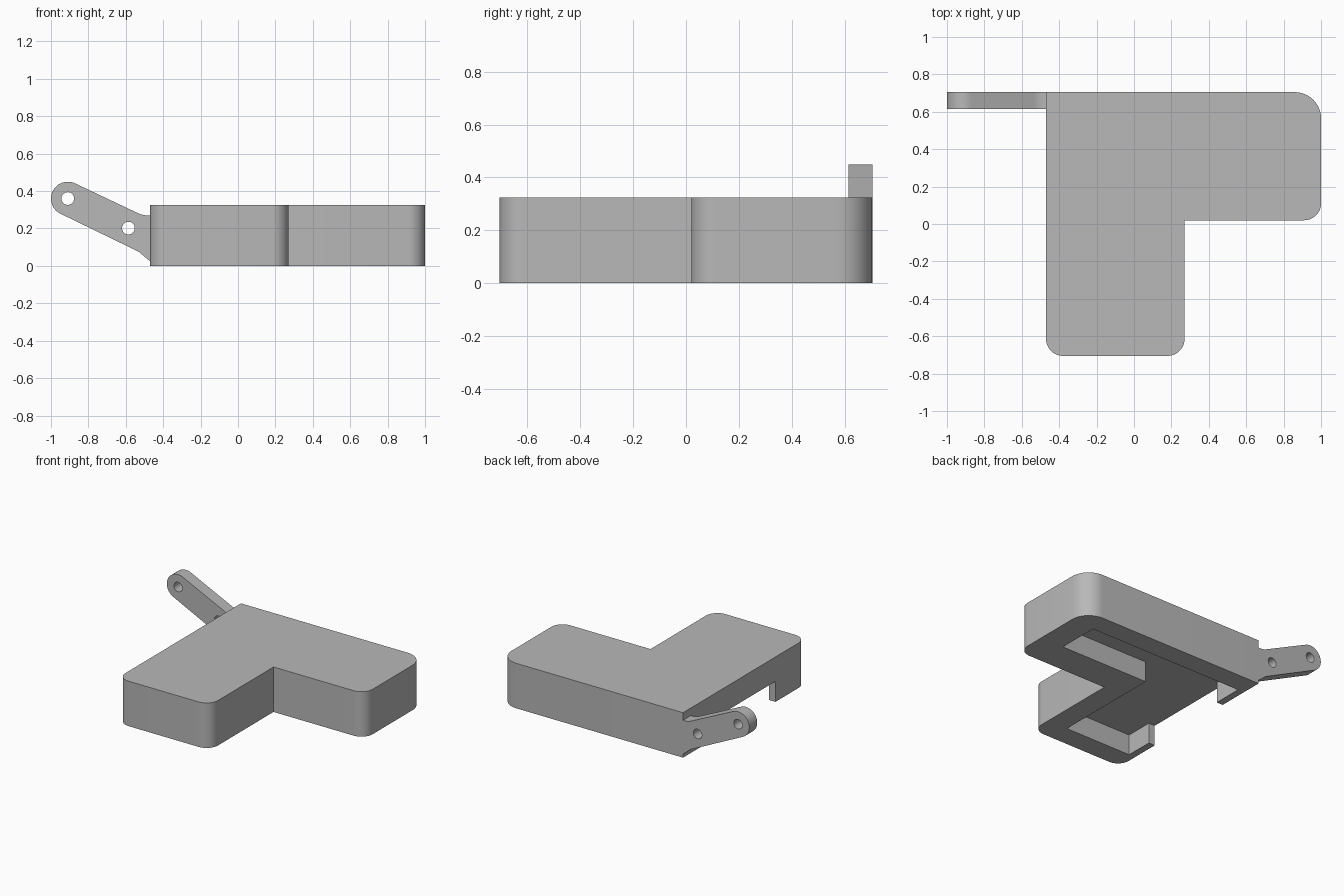
import bpy, bmesh
from math import sin, cos, pi
from mathutils import Vector

cube = bpy.data.objects.get("Cube")
if cube:
    bpy.data.objects.remove(cube, do_unlink=True)

grey = bpy.data.materials.new("plain_grey")
grey.use_nodes = True
colour = (0.48, 0.48, 0.48, 1)
grey.diffuse_color = colour
grey.node_tree.nodes["Principled BSDF"].inputs["Base Color"].default_value = colour


def rounded(corners, steps=12):
    """Outline from (u, v, radius) corners, each filleted with an arc."""
    out = []
    n = len(corners)
    for i, (u, v, r) in enumerate(corners):
        p = Vector((u, v))
        if r == 0:
            out.append(p)
            continue
        a = (Vector(corners[i - 1][:2]) - p).normalized()
        b = (Vector(corners[(i + 1) % n][:2]) - p).normalized()
        half = a.angle(b) / 2
        mid = (a + b).normalized()
        centre = p + mid * r / sin(half)
        side = (a - b).normalized()
        sweep = pi / 2 - half
        for k in range(steps + 1):
            t = sweep * (1 - 2 * k / steps)
            out.append(centre + r * (side * sin(t) - mid * cos(t)))
    return out


def extrude(name, outline, place, depth):
    """Solid prism: place maps a 2D point to 3D, depth is the extrusion."""
    bm = bmesh.new()
    face = bm.faces.new([bm.verts.new(place(p)) for p in outline])
    new = bmesh.ops.extrude_face_region(bm, geom=[face])["geom"]
    bmesh.ops.translate(bm, vec=depth,
                        verts=[g for g in new if isinstance(g, bmesh.types.BMVert)])
    bmesh.ops.recalc_face_normals(bm, faces=bm.faces)
    mesh = bpy.data.meshes.new(name)
    bm.to_mesh(mesh)
    bm.free()
    mesh.materials.append(grey)
    obj = bpy.data.objects.new(name, mesh)
    bpy.context.collection.objects.link(obj)
    return obj


def select(obj):
    bpy.ops.object.select_all(action='DESELECT')
    obj.select_set(True)
    bpy.context.view_layer.objects.active = obj


def cut(obj, cutter):
    select(obj)
    mod = obj.modifiers.new("cut", 'BOOLEAN')
    mod.operation = 'DIFFERENCE'
    mod.solver = 'EXACT'
    mod.object = cutter
    bpy.ops.object.modifier_apply(modifier=mod.name)
    bpy.data.objects.remove(cutter, do_unlink=True)


def circle(u, v, r, n=32):
    return [Vector((u + r * cos(2 * pi * k / n), v + r * sin(2 * pi * k / n)))
            for k in range(n)]


# L-shaped body with rounded outer corners
height, ceiling = 0.325, 0.148
body = extrude("body", rounded([
    (-0.47, -0.705, 0.09), (0.27, -0.705, 0.09), (0.27, 0.02, 0),
    (1, 0.02, 0.09), (1, 0.705, 0.14), (-0.47, 0.705, 0)]),
    lambda p: (p.x, p.y, 0), (0, 0, height))

# L-shaped hollow underneath, open through the left-hand wall
below = -0.1
cavity = extrude("cavity_cutter", rounded([
    (-0.42, -0.55, 0), (0.11, -0.55, 0), (0.11, 0.25, 0), (0.815, 0.25, 0),
    (0.815, 0.555, 0), (-0.42, 0.555, 0), (-0.42, 0.34, 0),
    (-0.6, 0.34, 0), (-0.6, -0.35, 0), (-0.42, -0.35, 0)]),
    lambda p: (p.x, p.y, below), (0, 0, ceiling - below))
cut(body, cavity)

# Slanted arm: rounded tip, filleted root, flush with the back
back, thick = 0.705, 0.09
tip = Vector((-0.91, 0.36))
along = Vector((0.9, -0.44)).normalized()
up = Vector((-along.y, along.x))
cap = [tip + 0.09 * (up * cos(t) - along * sin(t))
       for t in [pi * k / 24 for k in range(25)]]
root = rounded([(-0.57, 0.105, 0), (-0.53, 0.075, 0.06), (-0.465, 0.02, 0),
                (-0.465, 0.27, 0), (-0.51, 0.27, 0.12), (-0.6, 0.313, 0)], 8)
arm = extrude("arm", cap + root[1:-1],
              lambda p: (p.x, back - thick, p.y), (0, thick, 0))

# Two pin holes through the arm
for u, v in ((tip.x, tip.y), (-0.586, 0.202)):
    cut(arm, extrude("hole_cutter", circle(u, v, 0.034),
                     lambda p: (p.x, back - 2 * thick, p.y), (0, 3 * thick, 0)))

for obj in (body, arm):
    select(obj)
    bpy.ops.object.shade_smooth_by_angle()
